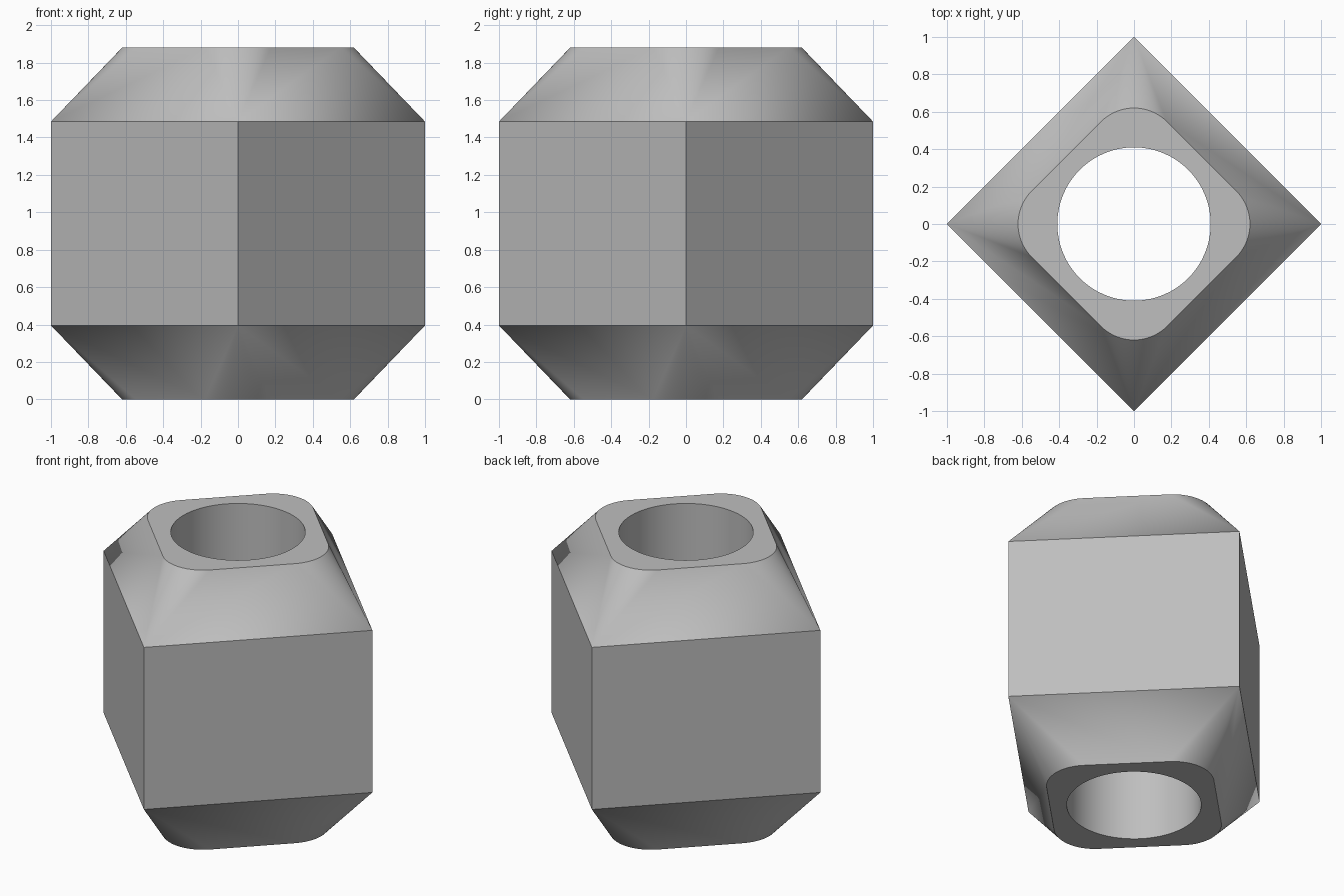
import bpy
import bmesh
from math import radians, cos, sin, pi

if "Cube" in bpy.data.objects:
    bpy.data.objects.remove(bpy.data.objects["Cube"], do_unlink=True)

HEIGHT, LOW, HIGH = 1.88, 0.395, 1.485   # ends and wall edges
HALF = 1.0                               # centre to wall corner
TIP, ROUND = 0.62, 0.25                  # rounded end outline
HOLE = 0.41
STEPS = 16                               # segments per rounded corner

# Single material
grey = bpy.data.materials.new("light_grey")
grey.use_nodes = True
colour = (0.52, 0.52, 0.52, 1)
grey.diffuse_color = colour
grey.node_tree.nodes["Principled BSDF"].inputs["Base Color"].default_value = colour

bm = bmesh.new()


def end_rings(z):
    """Rounded-square outline and hole rim, one list per corner."""
    outline, rim = [], []
    for k in range(4):
        a = k * pi / 2
        cx, cy = (TIP - ROUND) * cos(a), (TIP - ROUND) * sin(a)
        angles = [a - pi / 4 + i * pi / 2 / STEPS for i in range(STEPS + 1)]
        outline.append([bm.verts.new((cx + ROUND * cos(t), cy + ROUND * sin(t), z))
                        for t in angles])
        rim += [bm.verts.new((HOLE * cos(t), HOLE * sin(t), z)) for t in angles[:-1]]
    return outline, rim


def square(z):
    return [bm.verts.new((HALF * cos(k * pi / 2), HALF * sin(k * pi / 2), z))
            for k in range(4)]


rims, squares = [], []
for z_end, z_wall in ((0, LOW), (HEIGHT, HIGH)):
    outline, rim = end_rings(z_end)
    corners = square(z_wall)
    n = len(rim)
    for k in range(4):
        arc, nxt = outline[k], outline[(k + 1) % 4]
        # Corner fan and flat sloping side
        for i in range(STEPS):
            bm.faces.new((corners[k], arc[i + 1], arc[i]))
            j = k * STEPS + i
            bm.faces.new((arc[i], arc[i + 1], rim[(j + 1) % n], rim[j]))
        bm.faces.new((corners[k], corners[(k + 1) % 4], nxt[0], arc[-1]))
        # End face beside the straight edge
        bm.faces.new((arc[-1], nxt[0], rim[(k + 1) * STEPS % n]))
    rims.append(rim)
    squares.append(corners)

# Upright walls and bore
for low, high in (squares, rims):
    for i in range(len(low)):
        j = (i + 1) % len(low)
        bm.faces.new((low[i], low[j], high[j], high[i]))

bmesh.ops.recalc_face_normals(bm, faces=bm.faces)
mesh = bpy.data.meshes.new("bead_body")
bm.to_mesh(mesh)
bm.free()
mesh.materials.append(grey)
bead = bpy.data.objects.new("bead_body", mesh)
bpy.context.collection.objects.link(bead)

bpy.ops.object.select_all(action="DESELECT")
bead.select_set(True)
bpy.context.view_layer.objects.active = bead
bpy.ops.object.shade_smooth_by_angle(angle=radians(15))
